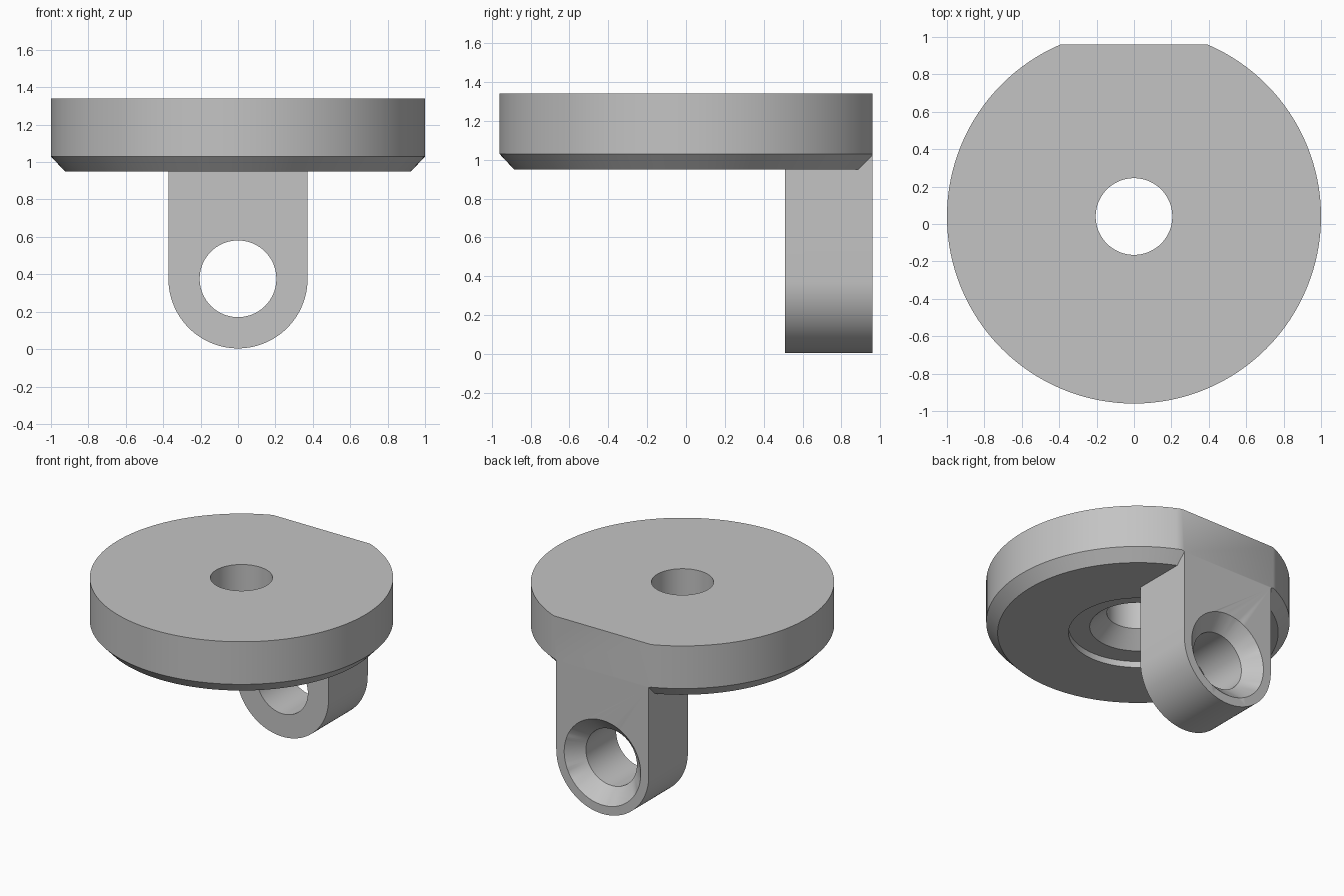
import bpy, bmesh, math
from mathutils import Matrix, Vector

if "Cube" in bpy.data.objects:
    bpy.data.objects.remove(bpy.data.objects["Cube"], do_unlink=True)

SEG = 128
DISC_Y, BACK_Y = 0.04, 0.96
TAB_FRONT, TAB_R, EYE_Z = 0.51, 0.372, 0.376
HOLE_R, SINK_R = 0.205, 0.308

grey = bpy.data.materials.new("plain grey")
grey.use_nodes = True
colour = (0.55, 0.55, 0.55, 1)
grey.diffuse_color = colour
grey.node_tree.nodes["Principled BSDF"].inputs["Base Color"].default_value = colour


def finish(bm, name):
    bmesh.ops.recalc_face_normals(bm, faces=bm.faces)
    mesh = bpy.data.meshes.new(name)
    bm.to_mesh(mesh)
    bm.free()
    mesh.materials.append(grey)
    obj = bpy.data.objects.new(name, mesh)
    bpy.context.collection.objects.link(obj)
    return obj


def lathe(name, profile, matrix):
    """Revolve a (radius, height) profile and cap both ends."""
    bm = bmesh.new()
    rings = [[bm.verts.new((r * math.cos(i * math.tau / SEG),
                            r * math.sin(i * math.tau / SEG), h))
              for i in range(SEG)] for r, h in profile]
    for a, b in zip(rings, rings[1:]):
        for i in range(SEG):
            j = (i + 1) % SEG
            bm.faces.new((a[i], a[j], b[j], b[i]))
    bm.faces.new(rings[0])
    bm.faces.new(rings[-1])
    bm.transform(matrix)
    return finish(bm, name)


def combine(body, other, operation):
    mod = body.modifiers.new(operation, "BOOLEAN")
    mod.operation = operation
    mod.solver = "EXACT"
    mod.object = other
    bpy.ops.object.select_all(action="DESELECT")
    bpy.context.view_layer.objects.active = body
    body.select_set(True)
    bpy.ops.object.modifier_apply(modifier=mod.name)
    bpy.data.objects.remove(other, do_unlink=True)


# Disc with a chamfered lower rim
at_disc = Matrix.Translation((0, DISC_Y, 0))
bracket = lathe("mounting_bracket",
                [(0.925, 0.95), (1, 1.03), (1, 1.34)], at_disc)

# Hanging tab with a round end, left long at the back for trimming
bm = bmesh.new()
outline = [(TAB_R, 1.2), (-TAB_R, 1.2)]
for i in range(SEG // 2 + 1):
    a = math.pi + math.tau * i / SEG
    outline.append((TAB_R * math.cos(a), EYE_Z + TAB_R * math.sin(a)))
face = bm.faces.new([bm.verts.new((x, TAB_FRONT, z)) for x, z in outline])
out = bmesh.ops.extrude_face_region(bm, geom=[face])
bmesh.ops.translate(bm, vec=Vector((0, 0.6, 0)),
                    verts=[v for v in out["geom"] if isinstance(v, bmesh.types.BMVert)])
combine(bracket, finish(bm, "tab"), "UNION")

# Flat back across disc and tab
bm = bmesh.new()
bmesh.ops.create_cube(bm, size=4, matrix=Matrix.Translation((0, BACK_Y + 2, 0)))
combine(bracket, finish(bm, "back_trim"), "DIFFERENCE")

# Disc hole: shallow recess underneath, countersink, then straight bore
recess = [(0.457, 0.8), (0.457, 0.995), (SINK_R + 0.01, 0.995),
          (HOLE_R, 1.1), (HOLE_R, 1.6)]
combine(bracket, lathe("disc_bore", recess, at_disc), "DIFFERENCE")

# Tab hole: countersunk from the back, bored through to the front
sink = SINK_R - HOLE_R
eye = [(SINK_R + 0.1, -0.1), (SINK_R, 0), (HOLE_R, sink), (HOLE_R, 0.7)]
to_back = Matrix.Translation((0, BACK_Y, EYE_Z)) @ Matrix.Rotation(math.pi / 2, 4, "X")
combine(bracket, lathe("tab_bore", eye, to_back), "DIFFERENCE")

# Smooth round walls, crisp edges
bracket.select_set(True)
bpy.context.view_layer.objects.active = bracket
bpy.ops.object.shade_smooth_by_angle(angle=math.radians(25))
